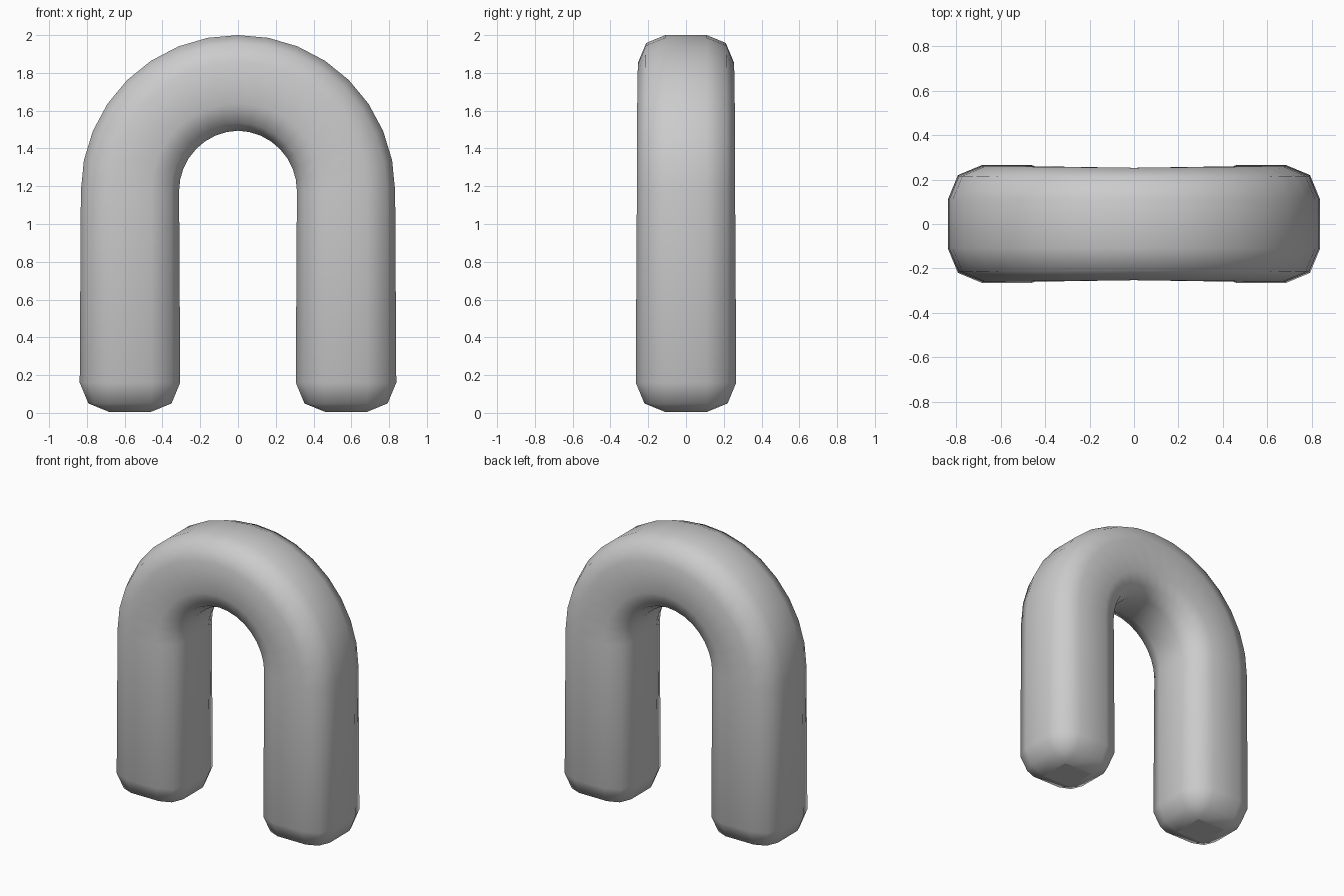
import bpy, bmesh
from math import sin, cos, pi
from mathutils import Vector

if "Cube" in bpy.data.objects:
    bpy.data.objects.remove(bpy.data.objects["Cube"])

CORE = 0.11          # half-width of the flat strip on each side
R_MID, Z_MID = 0.572, 1.175   # centre line of the bend
SEG = 16


def section(r):
    """Square of half-width CORE with rounded corners of radius r."""
    pts = []
    for q in range(4):
        a0 = q * pi / 2
        sx, sy = (1, -1, -1, 1)[q], (1, 1, -1, -1)[q]
        for i in range(3):
            a = a0 + i * pi / 4
            pts.append((sx * CORE + r * cos(a), sy * CORE + r * sin(a)))
    return pts


# Path stations: x, z, bend angle, corner radius
foot = [(0.572, 0.005, 0, 0.0), (0.572, 0.05, 0, 0.11), (0.572, 0.16, 0, 0.156)]
bend = []
for k in range(SEG + 1):
    a = pi * k / SEG
    r = 0.143 + 0.007 * abs(cos(a))
    bend.append((R_MID * cos(a), Z_MID + R_MID * sin(a), a, r))
stations = foot + bend + [(-x, z, pi, r) for x, z, _, r in reversed(foot)]

# Sweep the section along the path
bm = bmesh.new()
rings = []
for x, z, a, r in stations:
    rings.append([bm.verts.new(Vector((x + u * cos(a), v, z + u * sin(a))))
                  for u, v in section(r)])
for A, B in zip(rings, rings[1:]):
    n = len(A)
    for i in range(n):
        j = (i + 1) % n
        bm.faces.new((A[i], A[j], B[j], B[i]))
bm.faces.new(rings[0])
bm.faces.new(rings[-1])

# Collapse the end corners to square soles
bmesh.ops.remove_doubles(bm, verts=bm.verts, dist=0.0005)
bmesh.ops.recalc_face_normals(bm, faces=bm.faces)
for f in bm.faces:
    f.smooth = True
for f in bm.faces:
    if f.normal.z < -0.99 and f.calc_center_median().z < 0.02:
        f.smooth = False
        for e in f.edges:
            e.smooth = False

mesh = bpy.data.meshes.new("rounded_arch")
bm.to_mesh(mesh)
bm.free()
arch = bpy.data.objects.new("rounded_arch", mesh)
bpy.context.collection.objects.link(arch)
